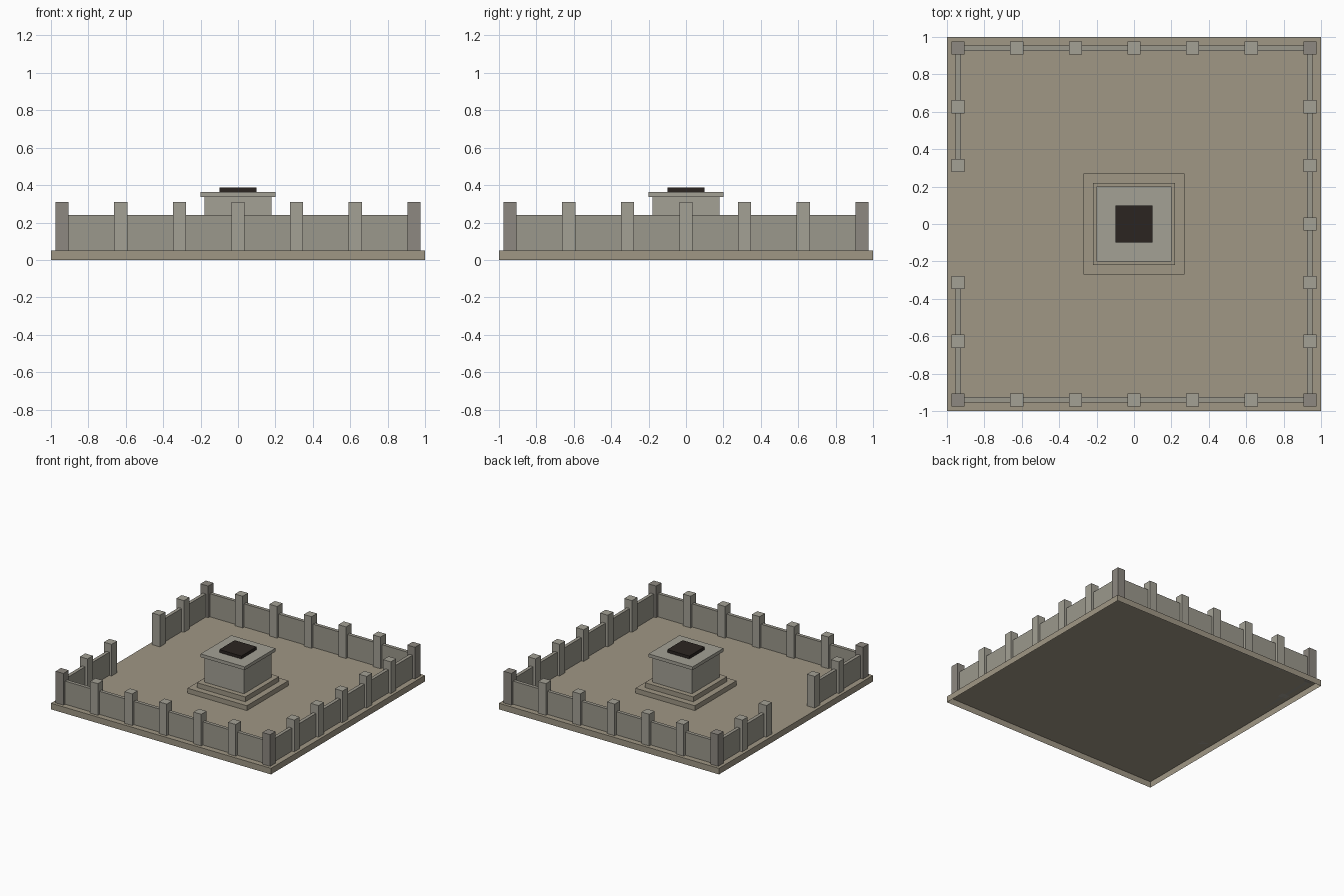
import bpy, bmesh

if "Cube" in bpy.data.objects:
    bpy.data.objects.remove(bpy.data.objects["Cube"])


def mat(name, rgb):
    m = bpy.data.materials.new(name)
    m.diffuse_color = (*rgb, 1)
    m.use_nodes = True
    m.node_tree.nodes["Principled BSDF"].inputs["Base Color"].default_value = m.diffuse_color
    return m


PAVING = mat("paving", (0.35, 0.31, 0.235))
STONE = mat("stone", (0.37, 0.355, 0.30))
WALL = mat("wall_stone", (0.33, 0.315, 0.265))
CORNER = mat("corner_stone", (0.27, 0.25, 0.22))
DARK = mat("dark_stone", (0.024, 0.018, 0.015))


def box(name, x, y, z0, z1, sx, sy, material, open_bottom=False):
    """Box centred on x, y, spanning z0 to z1."""
    bm = bmesh.new()
    bmesh.ops.create_cube(bm, size=1)
    if open_bottom:
        bm.normal_update()
        bmesh.ops.delete(bm, geom=[f for f in bm.faces if f.normal.z < -0.5],
                         context='FACES_ONLY')
    for v in bm.verts:
        v.co = (v.co.x * sx, v.co.y * sy, z0 if v.co.z < 0 else z1)
    me = bpy.data.meshes.new(name)
    bm.to_mesh(me)
    bm.free()
    me.materials.append(material)
    ob = bpy.data.objects.new(name, me)
    ob.location = (x, y, 0)
    bpy.context.collection.objects.link(ob)
    return ob


E = 0.94            # fence line
STEP = E / 3        # post spacing
FLOOR = 0.05
POST_TOP, WALL_TOP = 0.31, 0.24
POST, THICK = 0.07, 0.028

# Courtyard slab, hollow underneath
box("courtyard_slab", 0, 0, 0, FLOOR, 2, 2, PAVING, open_bottom=True)

# Fence posts around the edge, with an entrance gap on the left side
for i in range(-3, 4):
    for j in range(-3, 4):
        if max(abs(i), abs(j)) < 3 or (i, j) == (-3, 0):
            continue
        corner = abs(i) == 3 and abs(j) == 3
        box("corner_post" if corner else "fence_post", i * STEP, j * STEP,
            FLOOR, POST_TOP, POST, POST, CORNER if corner else STONE)

# Fence walls between the posts
for s in (-1, 1):
    box("fence_wall", 0, s * E, FLOOR, WALL_TOP, 2 * E, THICK, WALL)
    box("entrance_wall", -E, s * 2 * STEP, FLOOR, WALL_TOP, THICK, 2 * STEP, WALL)
box("right_wall", E, 0, FLOOR, WALL_TOP, THICK, 2 * E, WALL)

# Central stepped altar
for name, z0, z1, size, m in (
        ("lower_step", 0.05, 0.09, 0.54, PAVING),
        ("upper_step", 0.09, 0.13, 0.44, PAVING),
        ("altar_body", 0.13, 0.337, 0.36, STONE),
        ("altar_cap", 0.337, 0.364, 0.40, STONE),
        ("altar_top_block", 0.364, 0.388, 0.20, DARK)):
    box(name, 0, 0, z0, z1, size, size, m)
